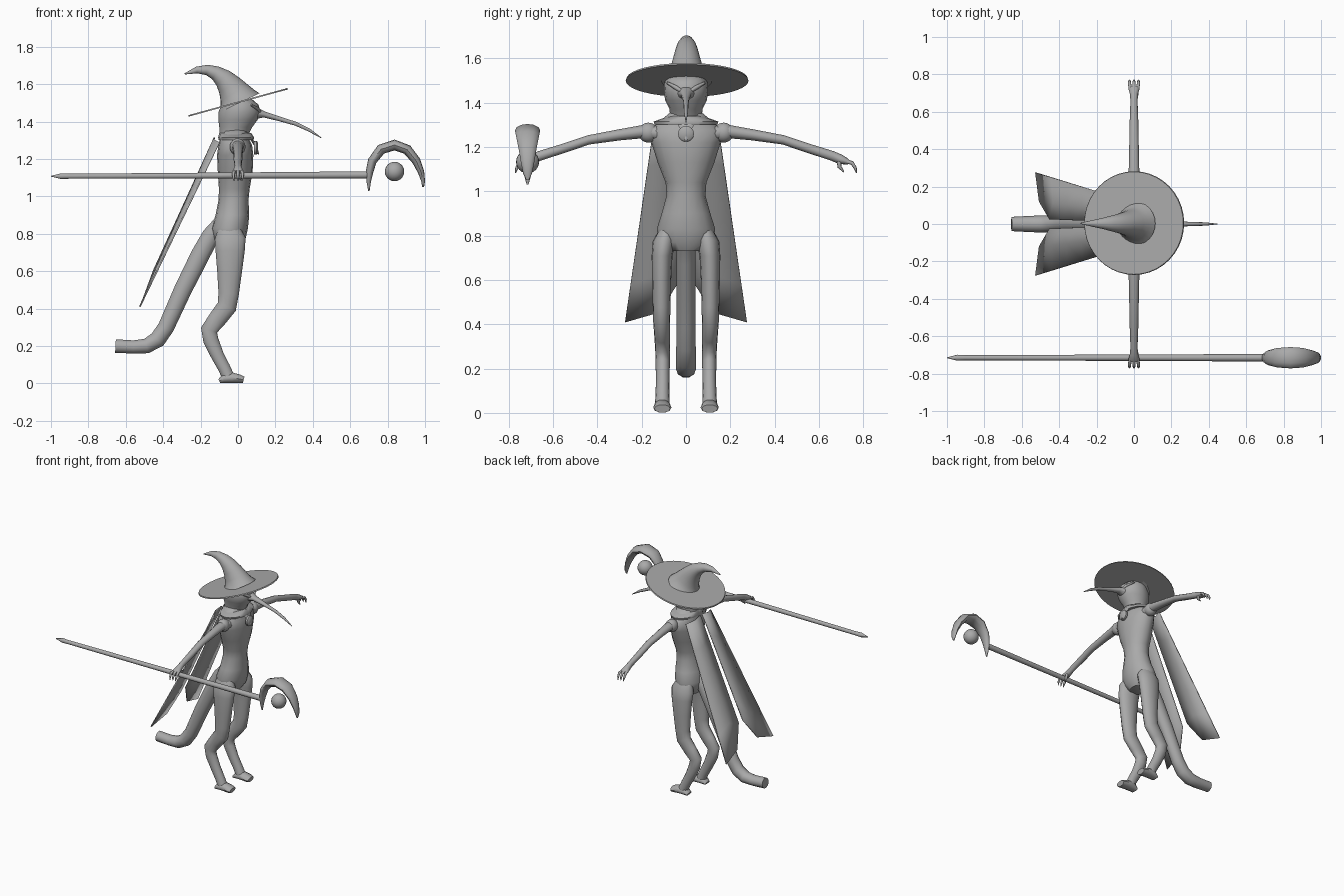
import bpy, bmesh, math
from mathutils import Vector, Matrix

grey = bpy.data.materials.new("plain grey")
grey.diffuse_color = (0.4, 0.4, 0.4, 1)


def finish(name, bm, angle=45):
    bmesh.ops.recalc_face_normals(bm, faces=bm.faces)
    me = bpy.data.meshes.new(name)
    bm.to_mesh(me)
    bm.free()
    me.materials.append(grey)
    me.shade_smooth()
    me.set_sharp_from_angle(angle=math.radians(angle))
    ob = bpy.data.objects.new(name, me)
    bpy.context.collection.objects.link(ob)
    return ob


def loft(name, rows, side=(0, 1, 0), n=14, mirror=False, flat=None, angle=50):
    """Tube through rows of (x, y, z, half width along side, half depth)."""
    bm = bmesh.new()
    side = Vector(side)
    pts = [Vector(r[:3]) for r in rows]
    rings = []
    for i, r in enumerate(rows):
        t = (pts[min(i + 1, len(pts) - 1)] - pts[max(i - 1, 0)]).normalized()
        if flat:
            t = Vector(flat)
        up = t.cross(side).normalized()
        rings.append([bm.verts.new(pts[i] + side * r[3] * math.cos(a) + up * r[4] * math.sin(a))
                      for a in (2 * math.pi * k / n for k in range(n))])
    for a, b in zip(rings, rings[1:]):
        for k in range(n):
            bm.faces.new((a[k], a[(k + 1) % n], b[(k + 1) % n], b[k]))
    bm.faces.new(rings[0])
    bm.faces.new(rings[-1])
    if mirror:
        for v in bm.verts:
            v.co.y = -v.co.y
    return finish(name, bm, angle)


def ball(name, loc, scale):
    bm = bmesh.new()
    bmesh.ops.create_uvsphere(bm, u_segments=20, v_segments=12, radius=1,
                              matrix=Matrix.Translation(loc) @ Matrix.Diagonal((*scale, 1)))
    return finish(name, bm)


UP = (0, 0, 1)
X = (1, 0, 0)

# torso, collar and head
loft("torso", [(-.045, 0, .73, .07, .06), (-.045, 0, .77, .12, .085), (-.045, 0, .83, .132, .098),
               (-.03, 0, .9, .11, .09), (-.024, 0, .98, .088, .08), (-.02, 0, 1.04, .092, .082),
               (-.015, 0, 1.13, .128, .093), (-.015, 0, 1.22, .156, .097), (-.015, 0, 1.275, .17, .09),
               (-.02, 0, 1.315, .12, .075), (-.015, 0, 1.36, .066, .072)], n=16, flat=UP)
loft("collar", [(-.01, 0, 1.302, .142, .093), (-.01, 0, 1.315, .146, .096), (-.015, 0, 1.34, .075, .085)],
     n=16, flat=UP)
loft("collar_flap", [(.06, 0, 1.325, .05, .008), (.095, 0, 1.27, .02, .008), (.11, 0, 1.225, .003, .004)], n=6)
loft("pendant", [(.086, 0, 1.26, .036, .036), (.1, 0, 1.26, .036, .036), (.108, 0, 1.26, .026, .026)], n=20)
loft("head", [(-.022, 0, 1.33, .072, .078), (-.012, 0, 1.37, .074, .088), (.0, 0, 1.41, .094, .105),
              (.008, 0, 1.45, .1, .112), (.01, 0, 1.49, .098, .1), (.005, 0, 1.52, .08, .07)], n=16, flat=UP)

# long drooping beak
loft("beak", [(.06, 0, 1.44, .065, .05), (.1, 0, 1.445, .042, .032), (.14, 0, 1.438, .024, .017),
              (.22, 0, 1.415, .015, .013), (.31, 0, 1.388, .011, .011), (.38, 0, 1.355, .009, .009),
              (.445, 0, 1.313, .002, .002)], n=10)

# slanted brows and sunken eyes
for s in (1, -1):
    loft("brow", [(.118, .012, 1.445, .01, .008), (.106, .045, 1.468, .012, .01), (.07, .085, 1.49, .008, .006)],
         side=X, n=8, mirror=s < 0)

# pointed hat: tilted brim and bent crown
bm = bmesh.new()
bmesh.ops.create_cone(bm, cap_ends=True, segments=40, radius1=.277, radius2=.274, depth=.008,
                      matrix=Matrix.Translation((0, .005, 1.503)) @ Matrix.Rotation(math.radians(-15.3), 4, 'Y'))
finish("hat_brim", bm)
loft("hat_crown", [(.008, .003, 1.5, .115, .118), (-.004, .003, 1.525, .088, .1), (-.02, .003, 1.553, .074, .085),
                   (-.045, .003, 1.592, .063, .068), (-.08, .003, 1.632, .052, .052),
                   (-.12, .003, 1.66, .042, .038), (-.165, .003, 1.676, .03, .028),
                   (-.22, .003, 1.676, .018, .018), (-.285, .003, 1.655, .003, .003)], n=24, angle=70)

# limbs, mirrored to both sides
for s, tag in ((1, "left"), (-1, "right")):
    m = s < 0
    loft(tag + "_leg", [(-.05, .085, .83, .035, .06), (-.042, .098, .775, .052, .085), (-.042, .108, .71, .047, .08),
                        (-.045, .11, .6, .043, .068), (-.05, .11, .48, .04, .056), (-.06, .11, .41, .038, .054),
                        (-.11, .108, .345, .035, .05), (-.155, .106, .285, .033, .046),
                        (-.145, .105, .23, .032, .042), (-.11, .105, .15, .031, .036),
                        (-.075, .106, .085, .031, .034), (-.05, .107, .03, .034, .034)], mirror=m)
    loft(tag + "_foot", [(-.1, .107, .012, .028, .012), (-.075, .107, .026, .036, .026), (-.03, .107, .03, .039, .03),
                         (.01, .107, .024, .041, .024), (.03, .107, .019, .036, .019)], n=10, mirror=m)
    ball(tag + "_shoulder", (-.002, s * .17, 1.265), (.042, .045, .045))
    loft(tag + "_arm", [(0, .13, 1.262, .04, .035), (0, .19, 1.27, .034, .03), (0, .3, 1.255, .028, .025),
                        (0, .44, 1.232, .025, .021), (0, .55, 1.195, .023, .021), (0, .66, 1.16, .019, .022),
                        (0, .695, 1.145, .022, .022), (0, .725, 1.135, .03, .015), (0, .735, 1.13, .026, .01)],
         side=X, n=12, mirror=m)
    for fx in (-.022, 0, .022):
        loft(tag + "_finger", [(fx * .8, .715, 1.137, .009, .009), (fx * 1.1, .75, 1.128, .009, .009),
                               (fx * 1.1, .764, 1.105, .007, .007), (fx, .77, 1.082, .002, .002)],
             side=X, n=8, mirror=m)
    loft(tag + "_thumb", [(.012, .69, 1.135, .01, .01), (.016, .693, 1.11, .009, .009),
                          (.012, .712, 1.088, .003, .003)], side=X, n=8, mirror=m)

    # split cape panel: top edge to ragged hem
    top = [(-.10, .145, 1.29), (-.13, .08, 1.305), (-.125, .012, 1.315)]
    hem = [(-.525, .275, .41), (-.505, .12, .455), (-.45, .025, .605)]
    bm = bmesh.new()
    grid = [[bm.verts.new(Vector(a).lerp(Vector(b), i / 5)) for a, b in zip(top, hem)] for i in range(6)]
    for a, b in zip(grid, grid[1:]):
        for k in range(2):
            bm.faces.new((a[k], a[k + 1], b[k + 1], b[k]))
    for v in bm.verts:
        v.co.y *= s
    cape = finish(tag + "_cape_panel", bm)
    mod = cape.modifiers.new("thickness", 'SOLIDIFY')
    mod.thickness = .008
    mod.offset = 0

# thick tail, turned up at the blunt end
loft("tail", [(-.08, 0, .86, .04, .05), (-.145, 0, .79, .042, .05), (-.2, 0, .69, .043, .053),
              (-.245, 0, .6, .043, .052), (-.295, 0, .5, .043, .05), (-.34, 0, .4, .043, .048),
              (-.385, 0, .3, .044, .046), (-.43, 0, .235, .045, .047), (-.49, 0, .2, .046, .042),
              (-.56, 0, .195, .043, .037), (-.655, 0, .2, .038, .038)], n=10)

# staff, crescent head and floating orb
SY = -.715
loft("staff", [(-1, SY, 1.108, .002, .002), (-.945, SY, 1.108, .016, .016), (-.9, SY, 1.108, .014, .014),
               (0, SY, 1.112, .017, .017), (.69, SY, 1.115, .02, .02)], n=10)
crescent = [(.7, 1.03, .004, .004), (.699, 1.08, .018, .012), (.703, 1.13, .028, .02), (.718, 1.19, .04, .024),
            (.765, 1.252, .052, .028), (.837, 1.275, .057, .029), (.905, 1.25, .052, .027),
            (.953, 1.19, .04, .023), (.979, 1.13, .03, .017), (.99, 1.08, .02, .01), (.99, 1.05, .006, .005)]
loft("staff_crescent", [(x, SY, z, w, h) for x, z, w, h in crescent], n=12)
ball("staff_orb", (.837, SY, 1.133), (.052, .052, .052))
